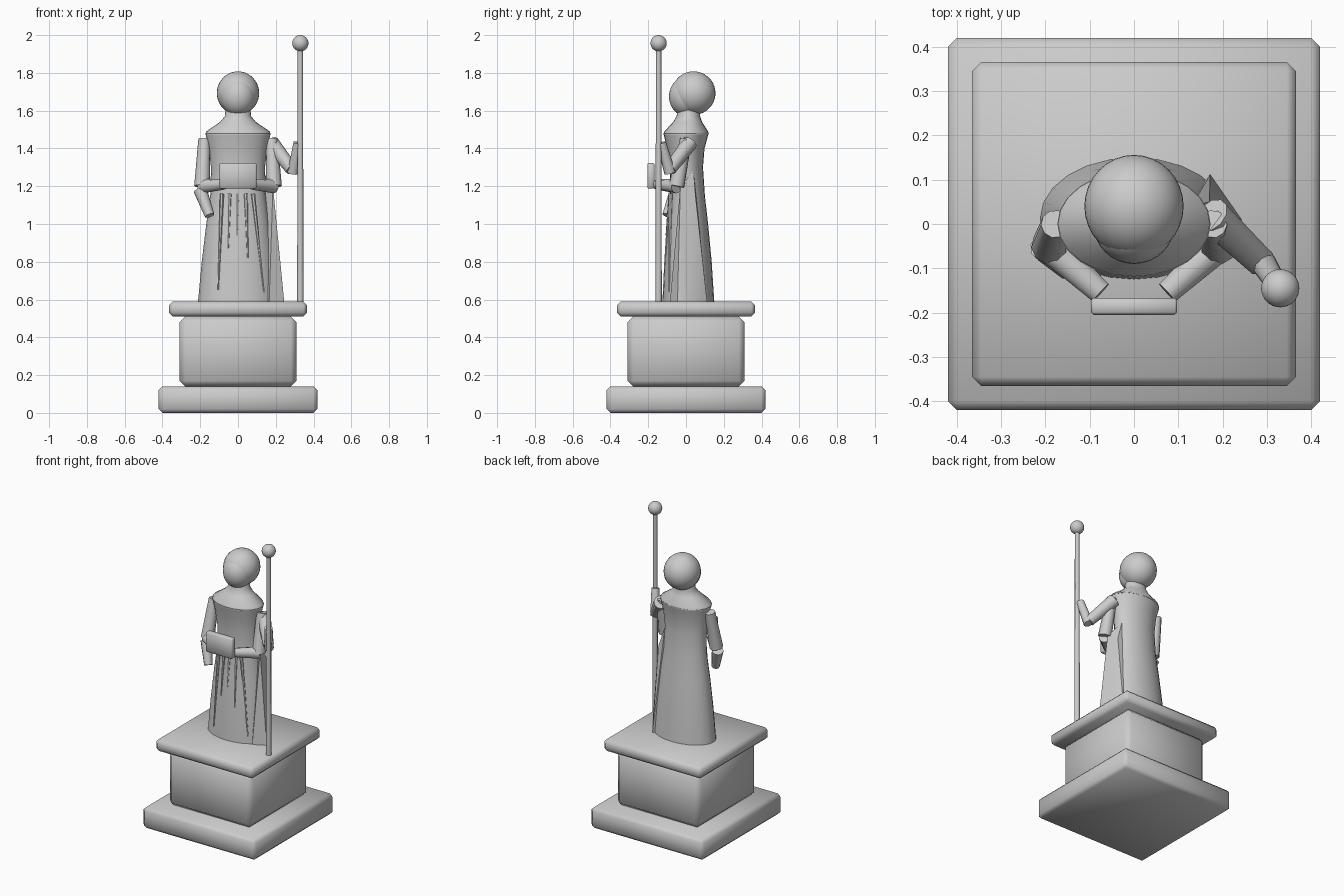
import bpy
import bmesh
from math import cos, sin, tau, radians
from mathutils import Vector

cube = bpy.data.objects.get("Cube")
if cube:
    bpy.data.objects.remove(cube, do_unlink=True)

stone = bpy.data.materials.new("grey stone")
stone.use_nodes = True
GREY = (0.6, 0.6, 0.6, 1)
stone.diffuse_color = GREY
stone.node_tree.nodes["Principled BSDF"].inputs["Base Color"].default_value = GREY


def finish(name, bm, angle=50):
    bmesh.ops.recalc_face_normals(bm, faces=bm.faces)
    mesh = bpy.data.meshes.new(name)
    bm.to_mesh(mesh)
    bm.free()
    mesh.materials.append(stone)
    obj = bpy.data.objects.new(name, mesh)
    bpy.context.collection.objects.link(obj)
    bpy.ops.object.select_all(action='DESELECT')
    obj.select_set(True)
    bpy.context.view_layer.objects.active = obj
    bpy.ops.object.shade_smooth_by_angle(angle=radians(angle))
    return obj


def block(name, center, size, bevel):
    """Box with a single chamfer on every edge."""
    bm = bmesh.new()
    bmesh.ops.create_cube(bm, size=1)
    bmesh.ops.scale(bm, vec=size, verts=bm.verts)
    bmesh.ops.translate(bm, vec=center, verts=bm.verts)
    bmesh.ops.bevel(bm, geom=bm.edges[:], offset=bevel, segments=1, affect='EDGES')
    return finish(name, bm)


def ball(name, center, radii):
    bm = bmesh.new()
    bmesh.ops.create_uvsphere(bm, u_segments=32, v_segments=20, radius=1)
    bmesh.ops.scale(bm, vec=radii, verts=bm.verts)
    bmesh.ops.translate(bm, vec=center, verts=bm.verts)
    return finish(name, bm)


def tube(name, start, end, r1, r2, sides=10):
    """Tapered cylinder between two points."""
    a, b = Vector(start), Vector(end)
    bm = bmesh.new()
    bmesh.ops.create_cone(bm, cap_ends=True, segments=sides, radius1=r1,
                          radius2=r2, depth=(b - a).length)
    bmesh.ops.rotate(bm, verts=bm.verts, cent=(0, 0, 0),
                     matrix=(b - a).to_track_quat('Z', 'Y').to_matrix())
    bmesh.ops.translate(bm, vec=(a + b) / 2, verts=bm.verts)
    return finish(name, bm)


def loft(name, rings, sides=24):
    """Stacked ellipses: (height, half width, front y, back y)."""
    bm = bmesh.new()
    loops = []
    for z, rx, front, back in rings:
        mid, ry = (front + back) / 2, (back - front) / 2
        loops.append([bm.verts.new((rx * cos(tau * i / sides),
                                    mid + ry * sin(tau * i / sides), z))
                      for i in range(sides)])
    for low, high in zip(loops, loops[1:]):
        for i in range(sides):
            j = (i + 1) % sides
            bm.faces.new((low[i], low[j], high[j], high[i]))
    bm.faces.new(loops[0][::-1])
    bm.faces.new(loops[-1])
    return finish(name, bm, 40)


# Pedestal
block("pedestal_base", (0, 0, 0.07), (0.84, 0.84, 0.14), 0.02)
block("pedestal_body", (0, 0, 0.325), (0.62, 0.62, 0.37), 0.03)
block("pedestal_cap", (0, 0, 0.55), (0.73, 0.73, 0.08), 0.02)

# Robe with waist, and sloping shoulder cape up to the neck
loft("robe", [(0.585, 0.212, -0.125, 0.15), (0.8, 0.192, -0.115, 0.136),
              (1.0, 0.168, -0.1, 0.117), (1.15, 0.147, -0.085, 0.1),
              (1.3, 0.143, -0.085, 0.09), (1.4, 0.155, -0.1, 0.098),
              (1.48, 0.173, -0.12, 0.12)])
loft("shoulder_cape", [(1.475, 0.173, -0.12, 0.12), (1.49, 0.168, -0.115, 0.117),
                       (1.54, 0.095, -0.068, 0.085), (1.57, 0.07, -0.05, 0.075),
                       (1.61, 0.065, -0.045, 0.075)])

# Pointed side fold on the left of the robe
bm = bmesh.new()
apex = (0.13, 0.04, 1.28)
foot = [(0.165, -0.085), (0.245, -0.045), (0.243, 0.01), (0.172, 0.112), (0.1, 0.02)]
shoulder = [(0.185, -0.03, 1.2), (0.17, 0.05, 1.15)]
for p in [apex] + shoulder + [(x, y, 0.585) for x, y in foot]:
    bm.verts.new(p)
bmesh.ops.convex_hull(bm, input=bm.verts[:])
finish("side_fold", bm, 25)

# Narrow pleats down the front: top x, foot x, foot height, foot y
pleats = [(-0.085, -0.105, 0.65, -0.108), (-0.045, -0.052, 0.87, -0.107),
          (-0.004, -0.005, 0.94, -0.105), (0.042, 0.052, 0.82, -0.111),
          (0.08, 0.138, 0.64, -0.09)]
for i, (x1, x2, z, y) in enumerate(pleats):
    tube(f"pleat_{i + 1}", (x1, -0.082, 1.16), (x2, y, z), 0.011, 0.003, 6)

# Head: rounded hair with a narrower face in front
ball("hair", (0, 0.04, 1.693), (0.112, 0.116, 0.115))
ball("face", (0, 0.0, 1.675), (0.092, 0.09, 0.103))

# Arms holding the book
for side, s in (("left", 1), ("right", -1)):
    elbow = Vector((s * 0.19, -0.05, 1.2))
    tube(f"{side}_upper_arm", (s * 0.178, 0.0, 1.45), elbow, 0.032, 0.042)
    tube(f"{side}_forearm", elbow, (s * 0.075, -0.155, 1.21), 0.038, 0.028)
tube("right_hanging_sleeve", (-0.2, -0.05, 1.18), (-0.15, -0.1, 1.045), 0.036, 0.026)
block("book", (0, -0.186, 1.255), (0.195, 0.038, 0.135), 0.006)

# Raised arm gripping the staff
staff_x, staff_y = 0.33, -0.145
tube("staff_upper_arm", (0.175, 0.02, 1.43), (0.285, -0.085, 1.29), 0.042, 0.034)
tube("staff_forearm", (0.29, -0.085, 1.27), (0.318, -0.13, 1.43), 0.03, 0.025)

# Staff and knob
tube("staff", (staff_x, staff_y, 0.58), (staff_x, staff_y, 1.95), 0.017, 0.014, 8)
ball("staff_knob", (staff_x, staff_y, 1.957), (0.043, 0.043, 0.043))
